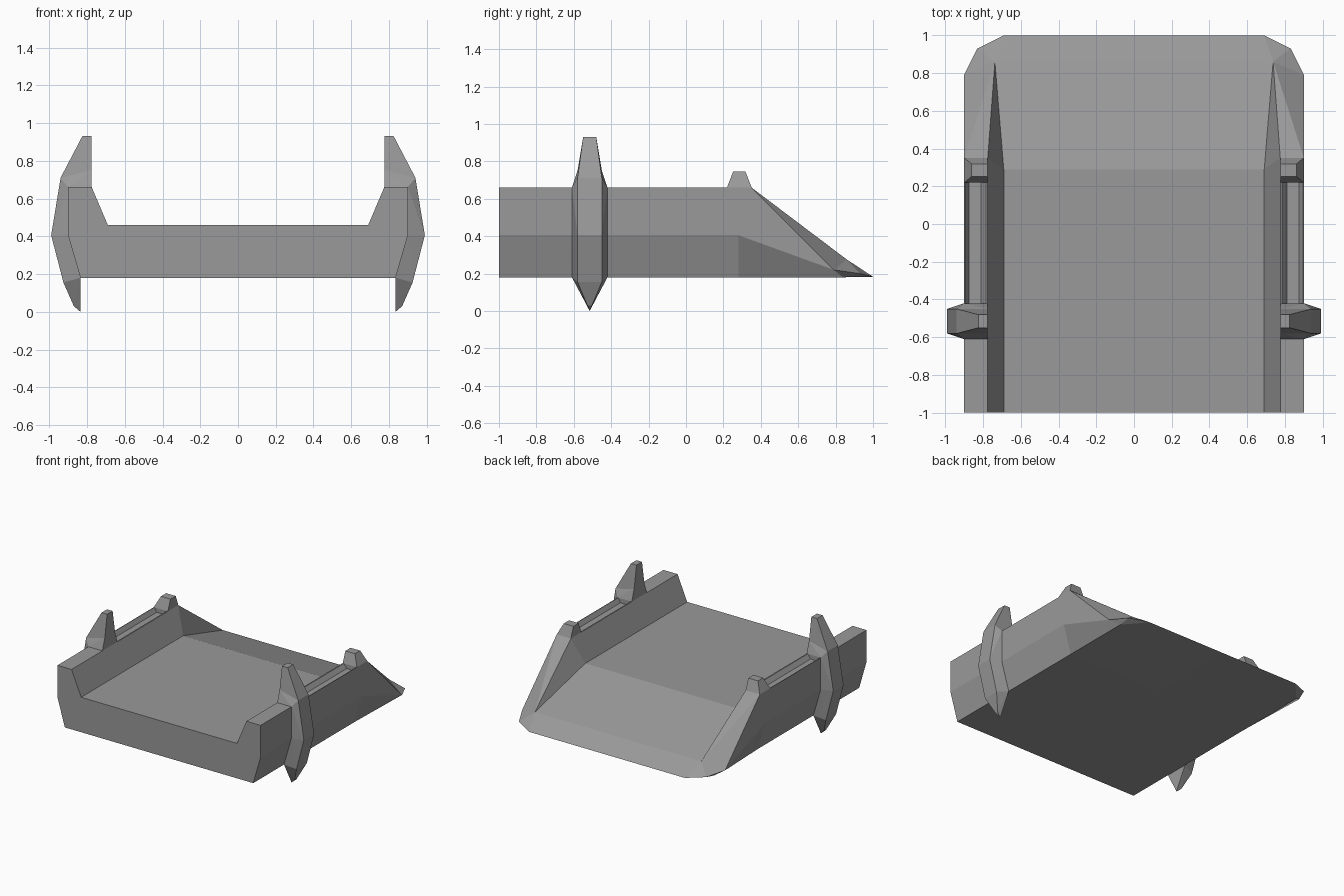
import bpy, bmesh

if "Cube" in bpy.data.objects:
    bpy.data.objects.remove(bpy.data.objects["Cube"])

# Dark grey for every part
grey = bpy.data.materials.new("dark_grey")
grey.diffuse_color = (.32, .32, .32, 1)
grey.use_nodes = True
grey.node_tree.nodes["Principled BSDF"].inputs["Base Color"].default_value = grey.diffuse_color


def finish(name, bm):
    """Turn a right-hand bmesh into an object mirrored across x = 0."""
    bmesh.ops.recalc_face_normals(bm, faces=bm.faces)
    mesh = bpy.data.meshes.new(name)
    bm.to_mesh(mesh)
    bm.free()
    mesh.materials.append(grey)
    obj = bpy.data.objects.new(name, mesh)
    bpy.context.collection.objects.link(obj)
    obj.modifiers.new("Mirror", 'MIRROR').use_clip = True
    return obj


def hulls(name, chunks, yc=0.0):
    """Each chunk is a convex solid of (x, z, half_width_in_y) points."""
    bm = bmesh.new()
    for chunk in chunks:
        verts = []
        for x, z, w in chunk:
            for y in ((-w, w) if w else (0,)):
                verts.append(bm.verts.new((x, yc + y, z)))
        res = bmesh.ops.convex_hull(bm, input=verts)
        spare = {g for g in res["geom_interior"] + res["geom_unused"]
                 if isinstance(g, bmesh.types.BMVert)}
        bmesh.ops.delete(bm, geom=list(spare), context='VERTS')
    return finish(name, bm)


# Hull: a tray with angled sides and a wedge-shaped ramp, right half
section = {"o": (0, .18), "a": (.835, .18), "b": (.90, .405), "c": (.90, .66),
           "d": (.775, .66), "e": (.69, .46), "m": (0, .46)}
bend = {"o": .28, "a": .28, "b": .28, "c": .35, "d": .35, "e": .29, "m": .29}
points = {}
for key, (x, z) in section.items():
    points[key + "1"] = (x, -1, z)
    points[key + "2"] = (x, bend[key], z)
points.update(F=(.90, .79, .22), G=(.83, .93, .20), T=(.69, 1, .183),
              N=(0, 1, .183), H=(.737, .86, .275), M=(0, .86, .275),
              A=(.835, .84, .18))

bm = bmesh.new()
v = {k: bm.verts.new(p) for k, p in points.items()}
ring = "oabcdem"
faces = [[k + "1" for k in ring]]
faces += [[p + "1", q + "1", q + "2", p + "2"] for p, q in zip(ring, ring[1:])]
faces += [f.split() for f in (
    "a2 b2 F A", "A F G", "b2 c2 F", "c2 d2 H", "c2 H F", "F H G", "G H T",
    "d2 e2 H", "e2 m2 M H", "H M N T", "o2 a2 A T N", "A G T")]
for f in faces:
    bm.faces.new([v[k] for k in f])
hull = finish("tray_hull", bm)

# Shallow channel in each side wall between fin and clip
channel = hulls("channel_cutter", [[(.785, .80, .345), (.895, .80, .345),
                                    (.785, .66, .345), (.895, .66, .345),
                                    (.81, .625, .345), (.875, .625, .345)]], -.125)
channel.hide_render = True
channel.display_type = 'WIRE'
cut = hull.modifiers.new("Channel", 'BOOLEAN')
cut.object = channel
cut.operation = 'DIFFERENCE'
cut.solver = 'EXACT'

# Tall side fins: horn, middle band and pointed foot
horn = [(.775, .93, .035), (.825, .93, .035)]
shoulder = [(.775, .75, .065), (.94, .71, .065)]
band = [(.775, .66, .095), (.90, .66, .095), (.90, .405, .095), (.99, .405, .065)]
ankle = [(.835, .18, .095), (.925, .155, .065)]
toe = [(.87, .03, .012), (.835, 0, 0)]
hulls("side_fin", [horn + shoulder, shoulder + band + ankle, ankle + toe], -.515)

# Small clips on the wall tops
hulls("wall_clip", [[(.775, .745, .033), (.86, .745, .033),
                     (.775, .66, .066), (.90, .66, .066)]], .285)
